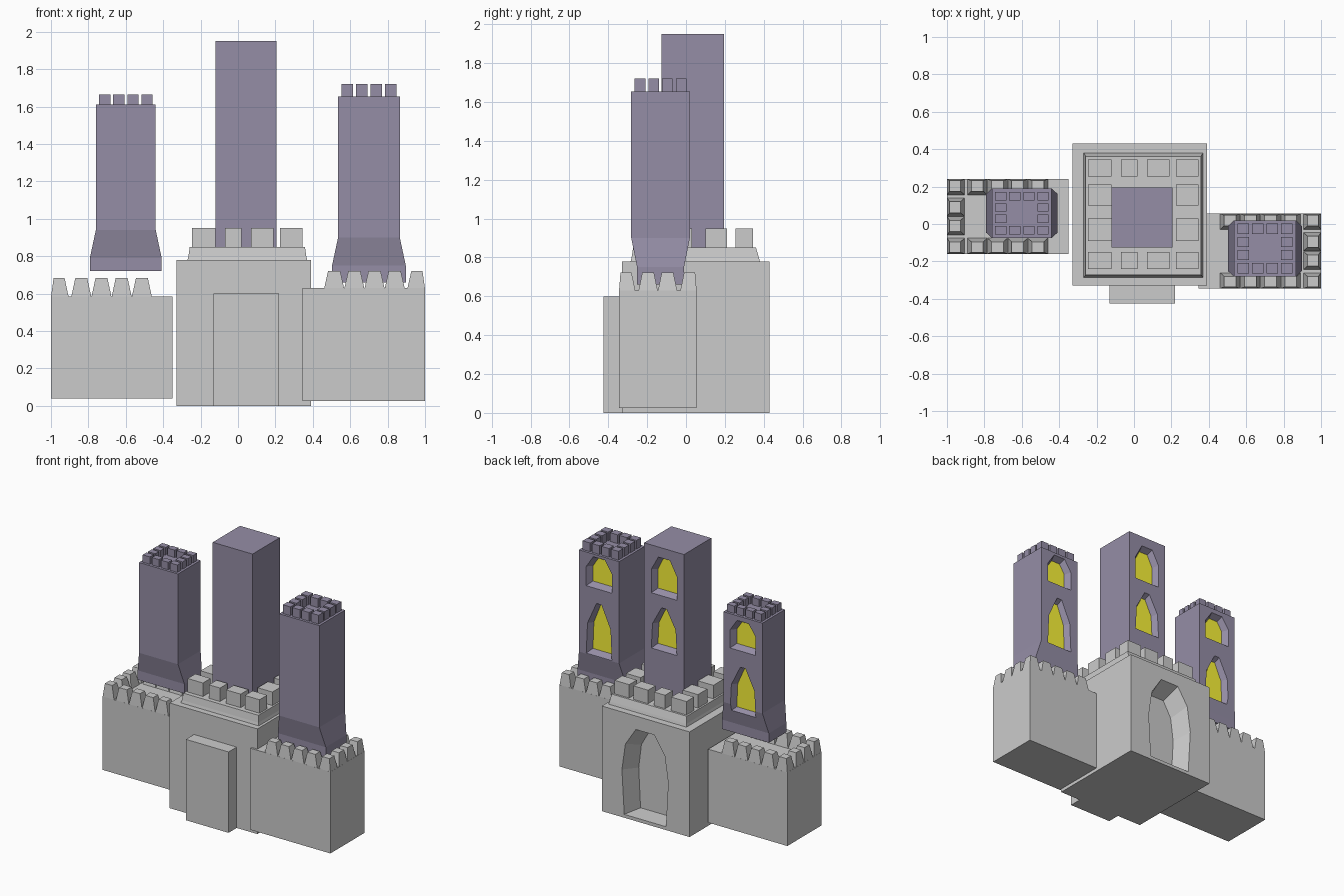
import bpy, bmesh

if "Cube" in bpy.data.objects:
    bpy.data.objects.remove(bpy.data.objects["Cube"])


def material(name, rgb):
    m = bpy.data.materials.new(name)
    m.diffuse_color = (*rgb, 1)
    m.use_nodes = True
    m.node_tree.nodes["Principled BSDF"].inputs["Base Color"].default_value = m.diffuse_color
    return m


PURPLE = material("purple_stone", (0.30, 0.27, 0.38))
YELLOW = material("window_glow", (0.95, 0.90, 0.04))


def add_loft(bm, rings):
    """Closed solid through rings with equal point counts."""
    vs = [[bm.verts.new(p) for p in r] for r in rings]
    n = len(vs[0])
    for a, b in zip(vs, vs[1:]):
        for i in range(n):
            j = (i + 1) % n
            bm.faces.new((a[i], a[j], b[j], b[i]))
    bm.faces.new(vs[0][::-1])
    bm.faces.new(vs[-1])


def make(name, solids, mat=None):
    bm = bmesh.new()
    for rings in solids:
        add_loft(bm, rings)
    bmesh.ops.recalc_face_normals(bm, faces=bm.faces[:])
    me = bpy.data.meshes.new(name)
    bm.to_mesh(me)
    bm.free()
    ob = bpy.data.objects.new(name, me)
    bpy.context.collection.objects.link(ob)
    if mat:
        me.materials.append(mat)
    return ob


def rect(x0, x1, y0, y1, z):
    return [(x0, y0, z), (x1, y0, z), (x1, y1, z), (x0, y1, z)]


def box(x0, x1, y0, y1, z0, z1):
    return [rect(x0, x1, y0, y1, z0), rect(x0, x1, y0, y1, z1)]


def cut(ob, cutter):
    mod = ob.modifiers.new("cut", 'BOOLEAN')
    mod.operation, mod.object, mod.solver = 'DIFFERENCE', cutter, 'EXACT'
    bpy.context.view_layer.objects.active = ob
    bpy.ops.object.modifier_apply(modifier=mod.name)
    bpy.data.objects.remove(cutter)


def outline(shape, cx, hw, z0, z1, y):
    return [(cx + u * hw, y, z0 + v * (z1 - z0)) for u, v in shape]


def ring_cells(nx, ny):
    return [(i, j) for i in range(nx) for j in range(ny)
            if i in (0, nx - 1) or j in (0, ny - 1)]


UPPER = [(-1, 0), (1, 0), (1, .62), (.45, 1), (-.45, 1), (-1, .62)]
LOWER = [(-1, 0), (1, 0), (.9, .58), (.2, 1), (-.2, 1), (-.9, .58)]
DOOR = [(-.9, 0), (.9, 0), (1, .5), (.85, .8), (.4, 1), (-.4, 1), (-.85, .8), (-1, .5)]

# Central keep with an arched niche in the back
keep = make("keep", [box(-.33, .39, -.33, .43, 0, .78)])
cut(keep, make("niche_cutter", [[
    outline(DOOR, .035, .19, .025, .68, .46),
    outline(DOOR, .035, .19, .025, .68, .43),
    outline(DOOR, .035, .15, .03, .62, .29)]]))
make("front_buttress", [box(-.13, .22, -.425, -.32, 0, .6)])
make("keep_platform", [[rect(-.27, .37, -.285, .38, .78), rect(-.265, .365, -.28, .375, .80),
                        rect(-.258, .358, -.272, .36, .85)]])

# Keep battlements: 4 x 4 ring of blocks
xs = [(-.245, -.12), (-.07, .02), (.07, .19), (.225, .345)]
ys = [(-.24, -.15), (-.09, .03), (.1, .21), (.255, .345)]
make("keep_battlements", [box(*xs[i], *ys[j], .845, .95) for i, j in ring_cells(4, 4)])


# Side wings: wall plus tapered merlons round three sides
def wing(name, x0, x1, mx0, mx1, y0, y1, z0, z1, top, outer_col):
    make(name + "_wall", [box(x0, x1, y0, y1, z0, z1)])
    nx, ny, d = 5, 4, .085
    cw, ch = (mx1 - mx0) / nx, (y1 - y0) / ny
    solids = []
    for i in range(nx):
        for j in range(ny):
            if i != outer_col and j not in (0, ny - 1):
                continue
            ax, ay = mx0 + i * cw, y0 + j * ch
            bx, by = ax + cw, ay + ch
            if j == 0:
                by = ay + d
            if j == ny - 1:
                ay = by - d
            if i == outer_col:
                ax, bx = (ax, ax + d + .01) if i == 0 else (bx - d - .01, bx)
            # outer edges stay almost upright, the others lean in
            l = .014 if i == 0 and outer_col == 0 else .022
            r = .014 if i == nx - 1 and outer_col else .022
            f = .008 if j == 0 else .02
            b = .008 if j == ny - 1 else .02
            solids.append([rect(ax, bx, ay, by, z1 - .005),
                           rect(ax + l, bx - r, ay + f, by - b, top)])
    make(name + "_battlements", solids)


wing("left_wing", -1, -.35, -1, -.46, -.16, .24, .04, .585, .682, 0)
wing("right_wing", .345, 1, .46, 1, -.345, .055, .025, .63, .722, 4)


# Towers: shaft, flared foot, back windows and battlements
def tower(name, x0, x1, y0, y1, z0, z1, windows, flare=None, top=None):
    rings = [rect(x0, x1, y0, y1, z0), rect(x0, x1, y0, y1, z1)]
    if flare:
        foot = (x0 - .032, x1 + .032, y0 + .03, y1 - .03)
        rings = [rect(*foot, z0), rect(*foot, flare - .15),
                 rect(x0, x1, y0, y1, flare), rings[1]]
    shaft = make(name + "_shaft", [rings], PURPLE)
    cx, depth = (x0 + x1) / 2, .045
    for k, (shape, a, b) in enumerate(windows):
        pane_y = y1 - depth
        cut(shaft, make("window_cutter", [[
            outline(shape, cx, .105, a - .025, b + .025, y1 + .03),
            outline(shape, cx, .105, a - .025, b + .025, y1),
            outline(shape, cx, .08, a, b, pane_y)]], PURPLE))
        make(f"{name}_window_{k + 1}", [[
            outline(shape, cx, .08, a, b, pane_y - .01),
            outline(shape, cx, .08, a, b, pane_y + .002)]], YELLOW)
    if top:
        w, h, g = x1 - x0, y1 - y0, .01
        sx, sy = (w - 2 * g) / 4, (h - 2 * g) / 4
        make(name + "_battlements", [
            box(x0 + g + i * sx + .008, x0 + g + (i + 1) * sx - .008,
                y0 + g + j * sy + .008, y0 + g + (j + 1) * sy - .008, z1 - .005, top)
            for i, j in ring_cells(4, 4)], PURPLE)


tower("centre_tower", -.12, .207, -.125, .195, .82, 1.95,
      [(UPPER, 1.62, 1.85), (LOWER, 1.21, 1.48)])
tower("left_tower", -.76, -.44, -.075, .19, .72, 1.61,
      [(UPPER, 1.38, 1.55), (LOWER, .91, 1.21)], .94, 1.665)
tower("right_tower", .535, .865, -.282, .02, .66, 1.655,
      [(UPPER, 1.43, 1.61), (LOWER, .93, 1.27)], .9, 1.72)
